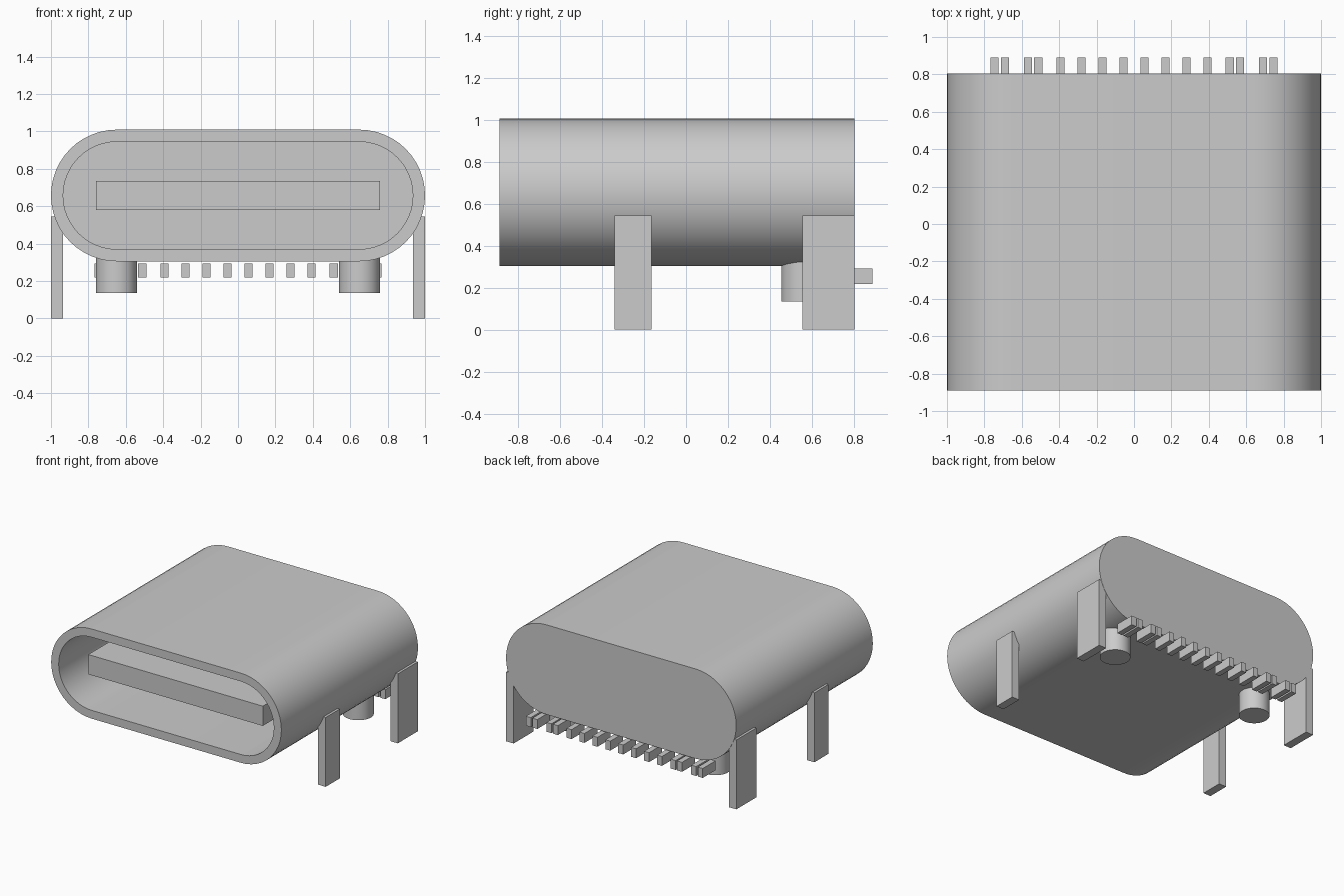
import bpy, bmesh, math

if "Cube" in bpy.data.objects:
    bpy.data.objects.remove(bpy.data.objects["Cube"])

FRONT, BACK = -0.89, 0.805      # shell ends along y
CAVITY_BACK = 0.5               # depth of the socket opening
CENTRE_Z, HALF_FLAT = 0.657, 0.648
SEGMENTS = 24                   # steps per rounded end


def link(name, bm, smooth=False):
    bmesh.ops.recalc_face_normals(bm, faces=bm.faces)
    mesh = bpy.data.meshes.new(name)
    bm.to_mesh(mesh)
    bm.free()
    obj = bpy.data.objects.new(name, mesh)
    bpy.context.collection.objects.link(obj)
    if smooth:
        bpy.ops.object.select_all(action='DESELECT')
        obj.select_set(True)
        bpy.context.view_layer.objects.active = obj
        bpy.ops.object.shade_smooth_by_angle(angle=math.radians(30))
    return obj


def box(name, x, y, z):
    bm = bmesh.new()
    bmesh.ops.create_cube(bm, size=1)
    for v in bm.verts:
        v.co = [lo + (c + 0.5) * (hi - lo) for c, (lo, hi) in zip(v.co, (x, y, z))]
    return link(name, bm)


def stadium_loop(bm, radius, y):
    loop = []
    for side, start in ((1, -math.pi / 2), (-1, math.pi / 2)):
        for i in range(SEGMENTS + 1):
            a = start + math.pi * i / SEGMENTS
            loop.append(bm.verts.new((side * HALF_FLAT + radius * math.cos(a), y,
                                      CENTRE_Z + radius * math.sin(a))))
    return loop


# Shell: closed back, outer wall, front rim, inner wall, cavity floor
bm = bmesh.new()
loops = [stadium_loop(bm, r, y) for r, y in
         ((0.352, BACK), (0.352, FRONT), (0.287, FRONT), (0.287, CAVITY_BACK))]
for a, b in zip(loops, loops[1:]):
    for i in range(len(a)):
        j = (i + 1) % len(a)
        bm.faces.new((a[i], a[j], b[j], b[i]))
bm.faces.new(loops[0])
bm.faces.new(loops[-1])
link("shell", bm, smooth=True)

# Contact tongue inside the opening
box("tongue", (-0.758, 0.758), (-0.775, CAVITY_BACK + 0.02), (0.58, 0.735))

for side, label in ((-1, "left"), (1, "right")):
    # Mounting legs
    x = sorted((side * 0.935, side * 1.0))
    box(f"front_leg_{label}", x, (-0.34, -0.165), (0, 0.545))
    box(f"back_leg_{label}", x, (0.555, 0.803), (0, 0.545))

    # Round locating peg
    bm = bmesh.new()
    bmesh.ops.create_cone(bm, cap_ends=True, segments=40,
                          radius1=0.11, radius2=0.11, depth=0.215)
    bmesh.ops.translate(bm, verts=bm.verts, vec=(side * 0.65, 0.565, 0.2425))
    link(f"peg_{label}", bm, smooth=True)

    # Solder pins along the back edge
    for n, c in enumerate((0.056, 0.168, 0.281, 0.393, 0.512, 0.567, 0.69, 0.747)):
        box(f"pin_{label}_{n + 1}", (side * c - 0.0215, side * c + 0.0215),
            (0.73, 0.89), (0.218, 0.292))
